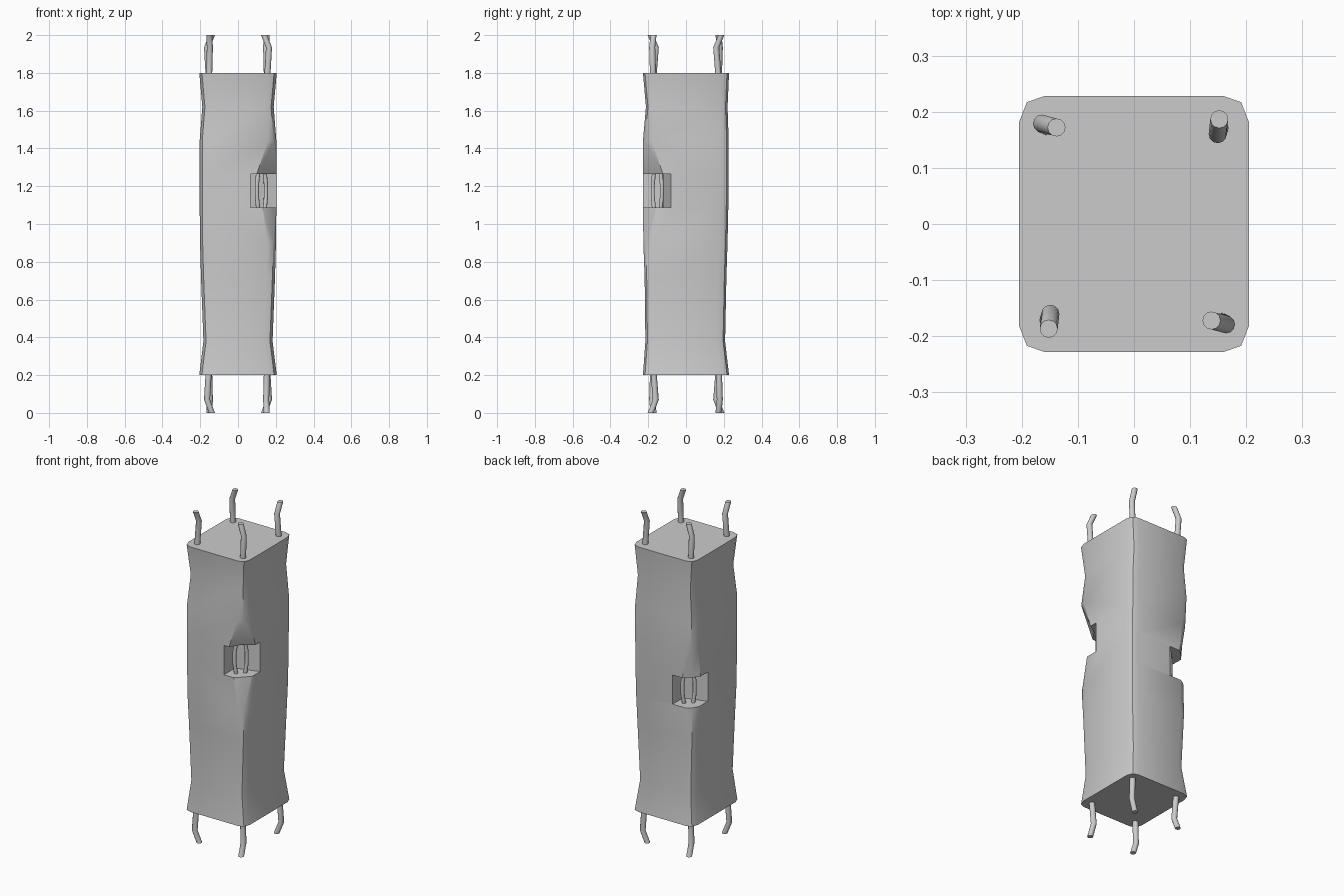
import bpy, math
from mathutils import Vector

if "Cube" in bpy.data.objects:
    bpy.data.objects.remove(bpy.data.objects["Cube"])


def make(name, verts, faces):
    me = bpy.data.meshes.new(name)
    me.from_pydata(verts, [], faces)
    ob = bpy.data.objects.new(name, me)
    bpy.context.collection.objects.link(ob)
    return ob


def loft(name, rings):
    n, k = len(rings[0]), len(rings)
    faces = [tuple(reversed(range(n))), tuple(range((k - 1) * n, k * n))]
    for r in range(k - 1):
        for i in range(n):
            j = (i + 1) % n
            faces.append((r * n + i, r * n + j, (r + 1) * n + j, (r + 1) * n + i))
    return make(name, [p for r in rings for p in r], faces)


def smooth(ob, angle=40):
    bpy.ops.object.select_all(action='DESELECT')
    ob.select_set(True)
    bpy.context.view_layer.objects.active = ob
    bpy.ops.object.shade_smooth_by_angle(angle=math.radians(angle))


def ring(z, hx, y0, y1, fr, bl):
    """Rounded rectangle; fr / bl erode the front-right / back-left corner."""
    out = []
    for sx, sy, c in ((1, -1, fr), (1, 1, 0), (-1, 1, bl), (-1, -1, 0)):
        hy = y1 if sy > 0 else y0
        pts = [(hx - .045 - c, hy), (hx - .014 - .85 * c, hy - .011 - .85 * c),
               (hx, hy - .047 - c)]
        if sx * sy > 0:
            pts.reverse()
        out += [(sx * x, sy * y, z) for x, y in pts]
    return out


# Worn concrete column: z, half width, front, back, corner erosion
column = loft("column", [ring(*r) for r in (
    (.20, .205, .228, .228, 0, 0),
    (.38, .183, .215, .207, 0, 0),
    (.72, .196, .219, .214, 0, 0),
    (.90, .201, .226, .220, 0, .010),
    (1.09, .203, .227, .224, .028, .024),
    (1.26, .203, .228, .226, .060, .006),
    (1.44, .203, .228, .226, 0, 0),
    (1.62, .189, .212, .220, 0, 0),
    (1.80, .205, .228, .228, 0, 0))])

# Broken corner pockets, the second turned half way round and lower
pocket = [(.065, -.3), (.3, -.3), (.3, -.05), (.065, -.12)]
NOTCHES = ((1, 1.087, 1.265, "front"), (-1, .907, 1.085, "back"))
for s, z0, z1, tag in NOTCHES:
    cutter = loft("pocket_cutter", [[(s * x, s * y, z) for x, y in pocket] for z in (z0, z1)])
    cutter.hide_render = True
    mod = column.modifiers.new("pocket", 'BOOLEAN')
    mod.operation, mod.solver, mod.object = 'DIFFERENCE', 'EXACT', cutter
    bpy.context.view_layer.objects.active = column
    bpy.ops.object.modifier_apply(modifier=mod.name)
    bpy.data.objects.remove(cutter)
smooth(column, 35)


def bar(name, path, r, n=12):
    rings = [[(x + r * math.cos(math.tau * i / n), y + r * math.sin(math.tau * i / n), z)
              for i in range(n)] for x, y, z in path]
    smooth(loft(name, rings), 40)


# Bent reinforcing bar stubs at both ends
for s, end in ((1, "front"), (-1, "back")):
    a = [(.155, -.174), (.164, -.179), (.138, -.172)]    # bends inward in x
    b = [(.153, -.172), (.149, -.160), (.152, -.187)]    # bends outward in y
    for m, (up, down) in ((1, (a, b)), (-1, (b, a))):
        side = end + ("_right" if m * s > 0 else "_left")
        top = [(m * s * x, s * y, z) for (x, y), z in zip(up, (1.78, 1.935, 2.0))]
        low = [(m * s * x, s * y, z) for (x, y), z in zip(down, (.22, .07, 0))]
        bar("top_bar_" + side, top, .016)
        bar("bottom_bar_" + side, low[::-1], .016)

# Exposed thin bars inside the pockets
for s, z0, z1, tag in NOTCHES:
    for k, (x, y, d) in enumerate(((.108, -.168, -.008), (.14, -.136, .008))):
        path = [(s * (x + d * w), s * (y + d * w), z0 - .02 + (z1 - z0 + .04) * t)
                for t, w in ((0, 0), (.35, 1), (.65, 1), (1, 0))]
        bar(f"pocket_bar_{tag}_{k + 1}", path, .011, 10)
